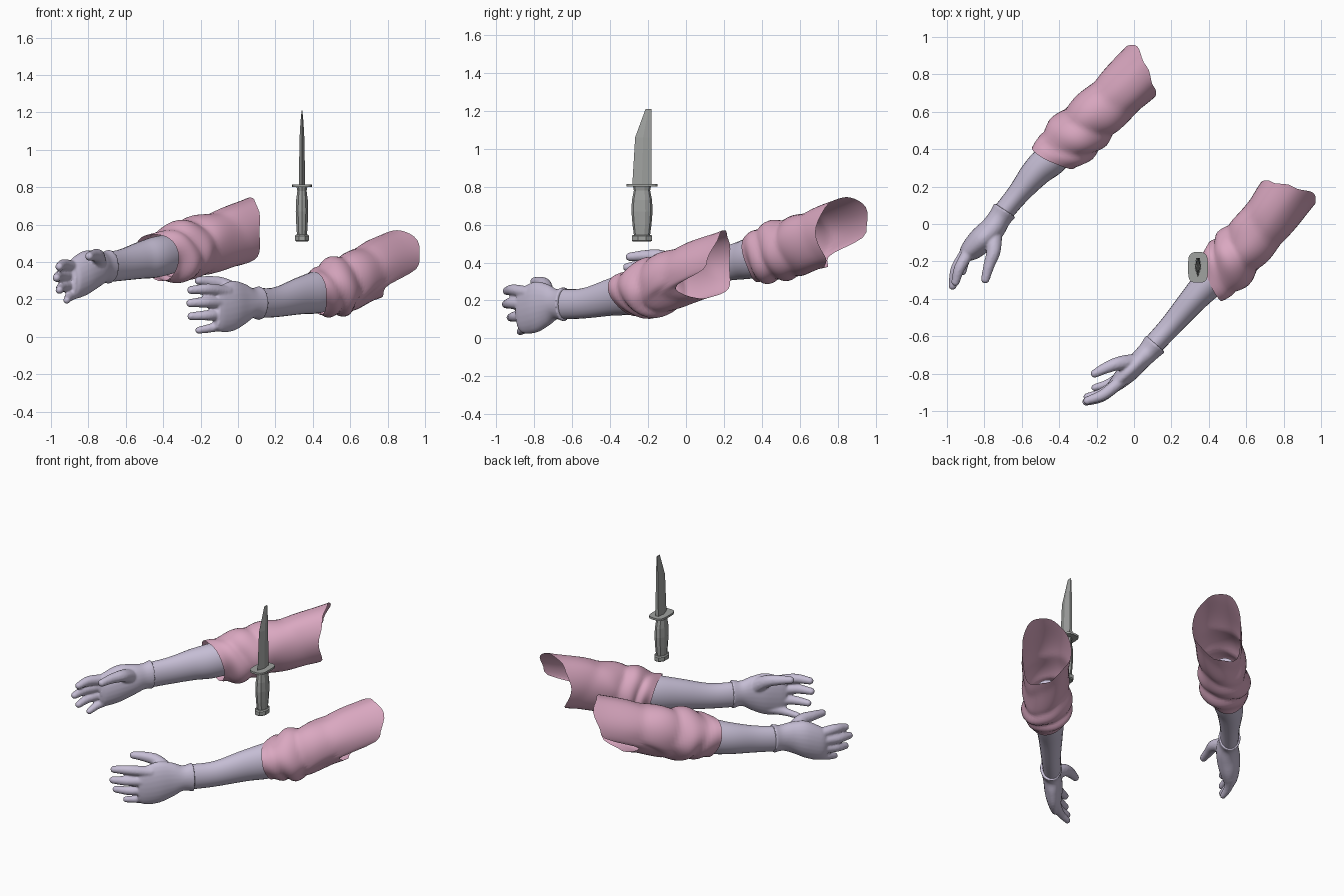
import bpy, bmesh
from math import sin, cos, pi
from mathutils import Vector, Matrix

cube = bpy.data.objects.get("Cube")
if cube:
    bpy.data.objects.remove(cube)


def material(name, rgb):
    m = bpy.data.materials.new(name)
    m.use_nodes = True
    m.diffuse_color = (*rgb, 1)
    m.node_tree.nodes["Principled BSDF"].inputs["Base Color"].default_value = (*rgb, 1)
    return m


PINK = material("dusty pink cloth", (0.70, 0.39, 0.53))
LILAC = material("pale lilac", (0.56, 0.51, 0.66))
GREY = material("grey steel", (0.35, 0.36, 0.35))


def finish(name, bm, mat, smooth=True, angle=50):
    bmesh.ops.recalc_face_normals(bm, faces=bm.faces)
    me = bpy.data.meshes.new(name)
    bm.to_mesh(me)
    bm.free()
    me.materials.append(mat)
    ob = bpy.data.objects.new(name, me)
    bpy.context.collection.objects.link(ob)
    if smooth:
        bpy.ops.object.select_all(action="DESELECT")
        ob.select_set(True)
        bpy.context.view_layer.objects.active = ob
        bpy.ops.object.shade_smooth_by_angle(angle=angle * pi / 180)
    return ob


def spline(rows, steps):
    """Smooth interpolation through rows of numbers."""
    rows = [Vector(r) for r in rows]
    out = []
    for i in range(len(rows) - 1):
        b, c = rows[i], rows[i + 1]
        a = rows[i - 1] if i else b * 2 - c
        d = rows[i + 2] if i + 2 < len(rows) else c * 2 - b
        for k in range(steps):
            t = k / steps
            out.append(b + (c - a) * (t / 2) + (a * 2 - b * 5 + c * 4 - d) * (t * t / 2)
                       + (b * 3 - a - c * 3 + d) * (t ** 3 / 2))
    return out + [rows[-1]]


def skin(bm, rings, caps=True):
    rings = [[bm.verts.new(p) for p in ring] for ring in rings]
    n = len(rings[0])
    for a, b in zip(rings, rings[1:]):
        for i in range(n):
            bm.faces.new((a[i], a[(i + 1) % n], b[(i + 1) % n], b[i]))
    if caps:
        bm.faces.new(rings[0])
        bm.faces.new(rings[-1])


def limb_rings(rows, outer, steps=5, n=24, shape=None):
    """Upright oval rings along a path; shape adds (swell, slide) per point."""
    rows = spline(rows, steps)
    rings = []
    for i, r in enumerate(rows):
        c = Vector(r[:3])
        ahead, behind = rows[min(i + 1, len(rows) - 1)], rows[max(i - 1, 0)]
        d = Vector((ahead[0] - behind[0], ahead[1] - behind[1], 0)).normalized()
        side = Vector((d.y, -d.x, 0)) * outer
        ring = []
        for k in range(n):
            a = 2 * pi * k / n
            swell, slide = shape(i / (len(rows) - 1), a) if shape else (0, 0)
            ring.append(c + side * (r[3] + swell) * cos(a)
                        + Vector((0, 0, (r[4] + swell) * sin(a))) + d * slide)
        rings.append(ring)
    return rings


# Ragged sleeve opening: how far the hem reaches at each eighth of a turn
HEM = (0.05, 0.09, 0.05, 0, -0.03, 0, -0.1, -0.19)


def cloth(t, a):
    e = a / (pi / 4)
    i, f = int(e) % 8, e % 1
    f = f * f * (3 - 2 * f)
    hem = HEM[i] * (1 - f) + HEM[(i + 1) % 8] * f
    calm = max(0, 1 - t * 0.95)
    fold = abs(sin(11 * t + 1.5 * sin(a + 0.6) + 0.6)) - 0.6
    swell = calm * (0.03 * fold * min(1, t * 5) + 0.008 * sin(3 * a + 9 * t))
    slide = hem * t ** 2 - (0.045 * cos(a) + 0.03 * sin(a)) * (1 - t) ** 3
    return swell, slide


def sleeve(name, rows, outer):
    bm = bmesh.new()
    skin(bm, limb_rings(rows, outer, 8, 40, cloth), caps=False)
    finish(name, bm, PINK, angle=60)


def forearm(name, rows, outer):
    bm = bmesh.new()
    skin(bm, limb_rings(rows, outer))
    finish(name, bm, LILAC)


def hand(name, palm, digits, outer):
    """Palm and digits fused into one smooth skin."""
    bm = bmesh.new()
    skin(bm, limb_rings(palm, outer))
    for path in digits:
        for x, y, z, r in spline(path, 8):
            bmesh.ops.create_icosphere(bm, subdivisions=2, radius=r,
                                       matrix=Matrix.Translation((x, y, z)))
    ob = finish(name, bm, LILAC, smooth=False)
    fuse = ob.modifiers.new("fuse", "REMESH")
    fuse.mode = "VOXEL"
    fuse.voxel_size = 0.007
    fuse.use_smooth_shade = True
    soft = ob.modifiers.new("soften", "SMOOTH")
    soft.factor = 0.5
    soft.iterations = 4


# Left arm
sleeve("left_sleeve", [
    (0.42, -0.28, 0.24, 0.13, 0.115), (0.50, -0.21, 0.26, 0.15, 0.15),
    (0.58, -0.13, 0.28, 0.145, 0.165), (0.68, -0.02, 0.33, 0.14, 0.17),
    (0.82, 0.16, 0.39, 0.15, 0.18)], 1)
forearm("left_forearm", [
    (0.09, -0.66, 0.18, 0.055, 0.08), (0.20, -0.54, 0.185, 0.06, 0.08),
    (0.33, -0.39, 0.22, 0.075, 0.10), (0.45, -0.26, 0.245, 0.09, 0.115),
    (0.60, -0.10, 0.28, 0.07, 0.09)], 1)
hand("left_hand", [
    (0.115, -0.64, 0.18, 0.068, 0.092), (0.075, -0.685, 0.18, 0.058, 0.08),
    (0.03, -0.73, 0.175, 0.055, 0.11), (-0.03, -0.79, 0.165, 0.055, 0.135),
    (-0.09, -0.85, 0.15, 0.042, 0.125), (-0.12, -0.88, 0.15, 0.03, 0.105)],
    [[(-0.06, -0.83, 0.24, 0.035), (-0.16, -0.91, 0.255, 0.031), (-0.25, -0.945, 0.25, 0.023)],
     [(-0.07, -0.84, 0.18, 0.035), (-0.17, -0.92, 0.185, 0.031), (-0.255, -0.95, 0.18, 0.023)],
     [(-0.07, -0.83, 0.12, 0.034), (-0.16, -0.90, 0.115, 0.029), (-0.25, -0.925, 0.11, 0.022)],
     [(-0.05, -0.80, 0.07, 0.034), (-0.13, -0.85, 0.05, 0.026), (-0.21, -0.875, 0.035, 0.02)],
     [(0.0, -0.74, 0.23, 0.048), (-0.08, -0.745, 0.28, 0.038),
      (-0.15, -0.77, 0.295, 0.031), (-0.21, -0.80, 0.30, 0.023)]], 1)

# Right arm
sleeve("right_sleeve", [
    (-0.43, 0.355, 0.43, 0.115, 0.125), (-0.33, 0.45, 0.45, 0.15, 0.155),
    (-0.24, 0.55, 0.475, 0.145, 0.165), (-0.12, 0.66, 0.51, 0.14, 0.17),
    (0.03, 0.81, 0.56, 0.15, 0.185)], -1)
forearm("right_forearm", [
    (-0.71, 0.05, 0.37, 0.055, 0.08), (-0.62, 0.16, 0.385, 0.06, 0.085),
    (-0.52, 0.28, 0.41, 0.08, 0.10), (-0.42, 0.37, 0.43, 0.09, 0.11),
    (-0.25, 0.55, 0.46, 0.07, 0.09)], -1)
hand("right_hand", [
    (-0.69, 0.075, 0.375, 0.068, 0.092), (-0.72, 0.03, 0.37, 0.062, 0.082),
    (-0.76, -0.03, 0.36, 0.068, 0.10), (-0.82, -0.09, 0.34, 0.07, 0.12),
    (-0.88, -0.15, 0.31, 0.055, 0.11), (-0.90, -0.18, 0.30, 0.035, 0.09)],
    [[(-0.87, -0.13, 0.37, 0.035), (-0.93, -0.23, 0.385, 0.031), (-0.955, -0.31, 0.375, 0.023)],
     [(-0.89, -0.14, 0.33, 0.035), (-0.95, -0.24, 0.325, 0.031), (-0.97, -0.33, 0.315, 0.023)],
     [(-0.89, -0.14, 0.28, 0.034), (-0.94, -0.23, 0.265, 0.029), (-0.955, -0.31, 0.25, 0.022)],
     [(-0.86, -0.12, 0.24, 0.034), (-0.90, -0.19, 0.215, 0.026), (-0.915, -0.255, 0.195, 0.02)],
     [(-0.75, -0.04, 0.39, 0.048), (-0.75, -0.14, 0.43, 0.039),
      (-0.775, -0.22, 0.435, 0.031), (-0.795, -0.295, 0.43, 0.024)]], -1)

# Knife
KX, KY = 0.342, -0.232


def stack(name, rows, power=1.0, n=8, turn=0.5):
    """Faceted solid of stacked rounded outlines: (height, half x, half y)."""
    def bend(v):
        return abs(v) ** power * (1 if v > 0 else -1)
    bm = bmesh.new()
    skin(bm, [[Vector((KX + hx * bend(cos(2 * pi * (k + turn) / n)),
                       KY + hy * bend(sin(2 * pi * (k + turn) / n)), z))
               for k in range(n)] for z, hx, hy in rows])
    return finish(name, bm, GREY, smooth=False)


stack("knife_pommel", [(0.51, 0.034, 0.05), (0.516, 0.041, 0.058),
                       (0.54, 0.041, 0.058), (0.546, 0.034, 0.05)])
stack("knife_handle", [(0.54, 0.028, 0.042), (0.60, 0.032, 0.05), (0.67, 0.035, 0.056),
                       (0.73, 0.033, 0.053), (0.78, 0.026, 0.043), (0.80, 0.03, 0.047)], n=10)
stack("knife_guard", [(0.80, 0.053, 0.082), (0.813, 0.053, 0.082)], 0.55, 20)

# Blade: cutting edge in front, thick middle, narrow spine behind
bm = bmesh.new()
skin(bm, [[Vector((KX + x * h, front + (back - front) * f, z))
           for x, f in ((0, 0), (1, 0.5), (0.6, 1), (-0.6, 1), (-1, 0.5))]
          for z, front, back, h in ((0.81, -0.283, -0.183, 0.017), (1.06, -0.268, -0.183, 0.013),
                                    (1.15, -0.235, -0.183, 0.008), (1.21, -0.213, -0.183, 0.002))])
finish("knife_blade", bm, GREY, smooth=False)
